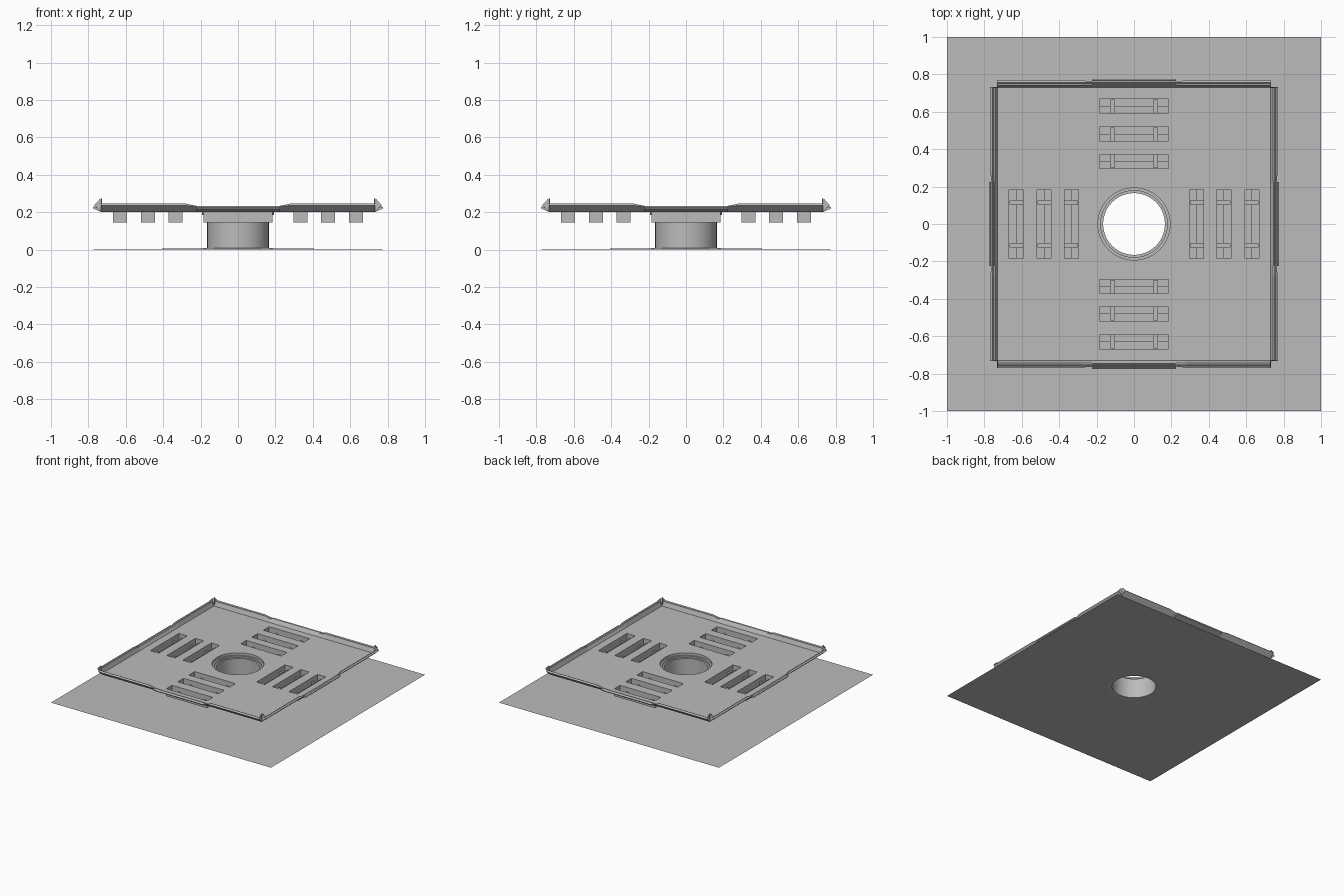
import bpy
import bmesh
from math import cos, sin, pi
from mathutils import Matrix, Vector

cube = bpy.data.objects.get("Cube")
if cube:
    bpy.data.objects.remove(cube, do_unlink=True)

grey = bpy.data.materials.new("plain grey")
grey.use_nodes = True
grey.diffuse_color = (0.5, 0.5, 0.5, 1)
grey.node_tree.nodes["Principled BSDF"].inputs["Base Color"].default_value = (0.5, 0.5, 0.5, 1)

SEG = 64
FLOOR = 0.205      # height of the upper tray
POCKET = 0.145     # bottom of the slots
HALF = 0.73        # half width of the tray
SLOT = (0.185, 0.0375)
HOLE = 0.165


def finish(name, bm, smooth=False, recalc=True):
    if recalc:
        bmesh.ops.recalc_face_normals(bm, faces=bm.faces)
    mesh = bpy.data.meshes.new(name)
    bm.to_mesh(mesh)
    bm.free()
    mesh.materials.append(grey)
    obj = bpy.data.objects.new(name, mesh)
    bpy.context.collection.objects.link(obj)
    if smooth:
        bpy.ops.object.select_all(action='DESELECT')
        obj.select_set(True)
        bpy.context.view_layer.objects.active = obj
        bpy.ops.object.shade_smooth_by_angle(angle=0.6)
    return obj


def loft(bm, rows, closed=True):
    """Skin a list of equally long point rows."""
    rows = [[bm.verts.new(p) for p in row] for row in rows]
    n = len(rows[0])
    for a, b in zip(rows, rows[1:]):
        for i in range(n if closed else n - 1):
            j = (i + 1) % n
            bm.faces.new((a[i], a[j], b[j], b[i]))
    return rows


def circle(r, z):
    return [Vector((r * cos(2 * pi * i / SEG), r * sin(2 * pi * i / SEG), z))
            for i in range(SEG)]


def rectangle(cx, cy, hx, hy, z):
    return [Vector((cx + sx * hx, cy + sy * hy, z))
            for sx, sy in ((-1, -1), (1, -1), (1, 1), (-1, 1))]


def turn(k):
    return Matrix.Rotation(k * pi / 2, 4, 'Z')


def box(bm, centre, size, matrix):
    scale = Matrix.Diagonal((*size, 1))
    bmesh.ops.create_cube(bm, size=1, matrix=matrix @ Matrix.Translation(centre) @ scale)


# Base sheet: square edge rising gently to the round opening
bm = bmesh.new()
square = [p / max(abs(p.x), abs(p.y)) for p in circle(1, 0)]
loft(bm, [square, circle(0.66, 0.003), circle(0.205, 0.006), circle(HOLE, 0.009)])
bmesh.ops.recalc_face_normals(bm, faces=bm.faces)
if sum(f.normal.z for f in bm.faces) < 0:
    bmesh.ops.reverse_faces(bm, faces=bm.faces)
finish("base_sheet", bm, recalc=False)

# Slot centres: three on each of the four sides
slots = [(k, d) for k in range(4) for d in (0.335, 0.48, 0.63)]

# Tray floor with a round opening and slot openings
bm = bmesh.new()
loops = [rectangle(0, 0, HALF, HALF, FLOOR), circle(0.193, FLOOR)]
loops += [[turn(k) @ p for p in rectangle(0, -d, *SLOT, FLOOR)] for k, d in slots]
for loop in loops:
    verts = [bm.verts.new(p) for p in loop]
    for i, v in enumerate(verts):
        bm.edges.new((v, verts[i - 1]))
bmesh.ops.triangle_fill(bm, use_beauty=True, edges=bm.edges, normal=(0, 0, 1))
for f in bm.faces:
    f.normal_update()
    if f.normal.z < 0:
        f.normal_flip()
finish("tray_floor", bm, recalc=False)

# Slot pockets, each with a lengthwise fin and two cross ribs
bm = bmesh.new()
ribs = bmesh.new()
for k, d in slots:
    rows = loft(bm, [[turn(k) @ p for p in rectangle(0, -d, *SLOT, z)]
                     for z in (FLOOR, POCKET)])
    bm.faces.new(rows[1])
    box(ribs, (0, -d, 0.162), (0.366, 0.004, 0.03), turn(k))
    for x in (-0.115, 0.115):
        box(ribs, (x, -d, 0.158), (0.02, 0.073, 0.022), turn(k))
finish("slot_pockets", bm)
finish("slot_ribs", ribs)

# Central drain pipe with a stepped collar
bm = bmesh.new()
collar = ((HOLE, 0.009), (HOLE, 0.172), (0.178, 0.172), (0.178, 0.185),
          (0.193, 0.185), (0.193, FLOOR))
loft(bm, [circle(r, z) for r, z in collar])
finish("drain_pipe", bm, smooth=True)

# Outward flaring rim: end lengths, tapered joint, ridged middle length
end_profile = [(0.728, 0.2), (0.768, 0.236), (0.757, 0.246), (0.752, 0.238),
               (0.743, 0.24), (0.73, FLOOR)]
joint_profile = [(0.728, 0.2), (0.762, 0.23), (0.757, 0.234), (0.752, 0.231),
                 (0.743, 0.228), (0.73, FLOOR)]
middle_profile = [(0.728, 0.2), (0.772, 0.218), (0.776, 0.226), (0.768, 0.232),
                  (0.764, 0.225), (0.757, 0.232), (0.752, 0.223),
                  (0.745, 0.23), (0.73, FLOOR)]


def rim_length(bm, stations, matrix):
    """Loft (position, profile) stations along one side and cap both ends."""
    rows = loft(bm, [[matrix @ Vector((x, -d, z)) for d, z in profile]
                     for x, profile in stations])
    bm.faces.new(rows[0])
    bm.faces.new(rows[-1])


rim = bmesh.new()
middle = bmesh.new()
fins = bmesh.new()
fin = [(0.73, 0.204), (0.769, 0.238), (0.736, 0.273)]
for k in range(4):
    for s in (-1, 1):
        rim_length(rim, [(s * HALF, end_profile), (s * 0.28, end_profile),
                         (s * 0.222, joint_profile)], turn(k))
        # Triangular fin closing the rim at the corner
        rim_length(fins, [(s * 0.726, fin), (s * 0.732, fin)], turn(k))
    rim_length(middle, [(-0.224, middle_profile), (0.224, middle_profile)], turn(k))
finish("rim_lengths", rim)
finish("rim_middles", middle)
finish("corner_fins", fins)
